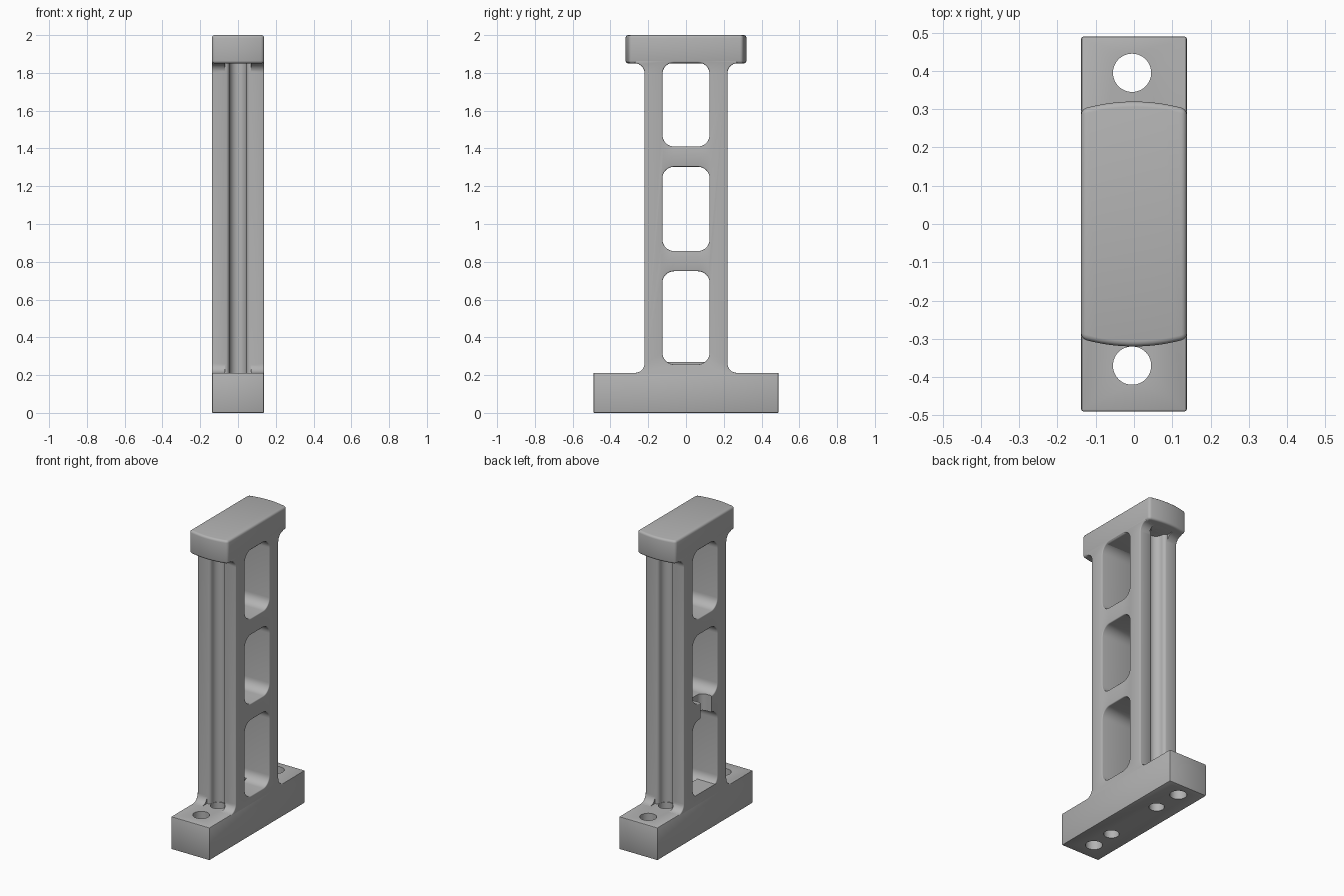
import bpy, bmesh
from math import sin, cos, pi, radians

if "Cube" in bpy.data.objects:
    bpy.data.objects.remove(bpy.data.objects["Cube"])

grey = bpy.data.materials.new("satin_grey")
grey.use_nodes = True
grey.diffuse_color = (0.45, 0.45, 0.45, 1)
grey.node_tree.nodes["Principled BSDF"].inputs["Base Color"].default_value = (0.45, 0.45, 0.45, 1)

W = 0.138  # half thickness of the stand


def arc(cx, cy, r, a0, a1, n=8):
    """Points along a circular arc, angles in degrees."""
    steps = [radians(a0 + (a1 - a0) * i / n) for i in range(n + 1)]
    return [(cx + r * cos(a), cy + r * sin(a)) for a in steps]


def rounded_rect(x0, x1, y0, y1, r):
    return (arc(x1 - r, y1 - r, r, 0, 90) + arc(x0 + r, y1 - r, r, 90, 180)
            + arc(x0 + r, y0 + r, r, 180, 270) + arc(x1 - r, y0 + r, r, 270, 360))


def prism(name, pts, axis, lo, hi):
    """Extrude a closed outline along x (points are y,z) or z (points are x,y)."""
    bm = bmesh.new()
    place = (lambda p, d: (d, *p)) if axis == "x" else (lambda p, d: (*p, d))
    rings = [[bm.verts.new(place(p, d)) for p in pts] for d in (lo, hi)]
    bm.faces.new(rings[0])
    bm.faces.new(rings[1])
    n = len(pts)
    for i in range(n):
        j = (i + 1) % n
        bm.faces.new((rings[0][i], rings[0][j], rings[1][j], rings[1][i]))
    bmesh.ops.recalc_face_normals(bm, faces=bm.faces[:])
    mesh = bpy.data.meshes.new(name)
    bm.to_mesh(mesh)
    bm.free()
    mesh.materials.append(grey)
    obj = bpy.data.objects.new(name, mesh)
    bpy.context.collection.objects.link(obj)
    return obj


def bake(obj):
    """Apply the modifiers of an object."""
    bpy.context.view_layer.update()
    dg = bpy.context.evaluated_depsgraph_get()
    mesh = bpy.data.meshes.new_from_object(obj.evaluated_get(dg))
    obj.modifiers.clear()
    obj.data = mesh


def cut(obj, cutters):
    for c in cutters:
        c.hide_render = True
        m = obj.modifiers.new("cut", "BOOLEAN")
        m.operation = "DIFFERENCE"
        m.solver = "EXACT"
        m.object = c
    bake(obj)
    for c in cutters:
        bpy.data.objects.remove(c)


def bevel(obj, width, segments=3):
    m = obj.modifiers.new("bevel", "BEVEL")
    m.width = width
    m.segments = segments
    m.limit_method = "ANGLE"
    m.angle_limit = radians(40)
    bake(obj)


def circle(x, y, r):
    return arc(x, y, r, 0, 352.5, 47)


# Base block with two mounting holes and two cable holes
base = prism("base", [(-W, -0.49), (W, -0.49), (W, 0.49), (-W, 0.49)], "z", 0, 0.212)
bevel(base, 0.006, 2)
holes = [(-0.005, 0.395, 0.05), (-0.005, -0.37, 0.05), (0, 0.205, 0.045), (0, -0.205, 0.045)]
cut(base, [prism("hole_cutter", circle(*h), "z", -0.1, 0.4) for h in holes])

# Column flaring into the base and the cap
side = ([(0.27, 0.2)] + arc(0.27, 0.262, 0.05, 270, 180)
        + arc(0.27, 1.80, 0.05, 180, 90) + [(0.27, 1.87)])
column = prism("column", side + [(-y, z) for y, z in reversed(side)], "x", -W, W)
windows = [(0.257, 0.75), (0.857, 1.303), (1.41, 1.855)]
cut(column, [prism("window_cutter", rounded_rect(-0.125, 0.125, a, b, 0.062), "x", -0.3, 0.3)
             for a, b in windows])
bevel(column, 0.011)

# Round cable channels with softened rims down both narrow ends
half = arc(0, 0.2, 0.045, 270, 360, 10) + arc(0.068, 0.198, 0.023, 180, 90, 6) + [(0.068, 0.3)]
outline = half + [(-x, y) for x, y in reversed(half[1:])]
channels = [prism("channel_cutter", [(x, s * y) for x, y in outline], "z", 0.1, 1.85)
            for s in (1, -1)]

# Clip notch in the lower crossbar, open on one side only
slot = [(-0.3, 0.05), (-0.3, -0.066)] + arc(-0.1, -0.026, 0.04, 270, 360) + arc(-0.1, 0.01, 0.04, 0, 90)
cut(column, channels + [prism("notch_cutter", slot, "z", 0.7, 0.9)])

# Flat sill along one side of the lowest opening
sill = prism("window_sill", [(-0.122, 0.23), (0.122, 0.23), (0.122, 0.27), (-0.122, 0.27)],
             "x", -W, -0.01)

# Cap with bowed ends
bow = [(W * t / 8, 0.32 - 0.02 * (t / 8) ** 2) for t in range(8, -9, -1)]
cap = prism("cap", bow + [(-x, -y) for x, y in bow], "z", 1.85, 2.0)
bevel(cap, 0.014)

# Smooth the rounded surfaces, keep crisp edges
for obj in (base, column, sill, cap):
    bpy.ops.object.select_all(action="DESELECT")
    obj.select_set(True)
    bpy.context.view_layer.objects.active = obj
    bpy.ops.object.shade_smooth_by_angle(angle=radians(32))
